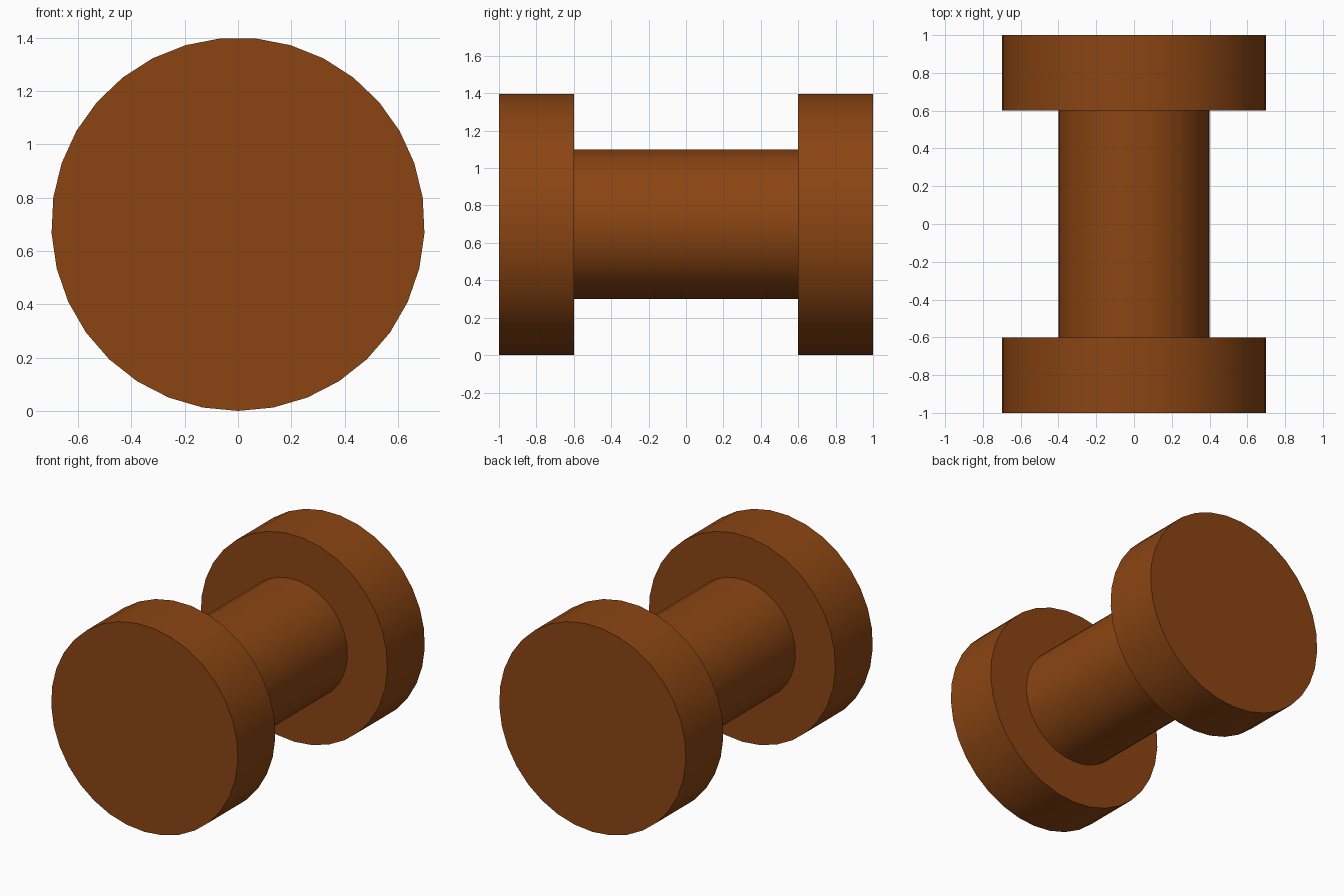
import bpy
import math

cube = bpy.data.objects.get("Cube")
if cube:
    bpy.data.objects.remove(cube, do_unlink=True)

SIDES = 33
FLANGE_RADIUS = 0.7
SHAFT_RADIUS = 0.4
FLANGE_DEPTH = 0.4
SHAFT_LENGTH = 1.2

# Single brown material
brown = bpy.data.materials.new("saddle_brown")
brown.use_nodes = True
colour = (0.258, 0.060, 0.0065, 1.0)
brown.diffuse_color = colour
brown.node_tree.nodes["Principled BSDF"].inputs["Base Color"].default_value = colour


def drum(name, radius, depth, y, ends):
    """Cylinder lying along y, with one corner of its outline pointing down."""
    bpy.ops.mesh.primitive_cylinder_add(
        vertices=SIDES, radius=radius, depth=depth, end_fill_type=ends,
        location=(0, y, FLANGE_RADIUS), rotation=(-math.pi / 2, 0, 0))
    part = bpy.context.object
    part.name = name
    part.data.materials.append(brown)
    bpy.ops.object.shade_smooth_by_angle(angle=math.radians(30))
    return part


# Central shaft, open where it meets the flanges
drum("shaft", SHAFT_RADIUS, SHAFT_LENGTH, 0, 'NOTHING')

# Wide flange at each end
for name, side in (("front_flange", -1), ("back_flange", 1)):
    drum(name, FLANGE_RADIUS, FLANGE_DEPTH,
         side * (SHAFT_LENGTH + FLANGE_DEPTH) / 2, 'NGON')
